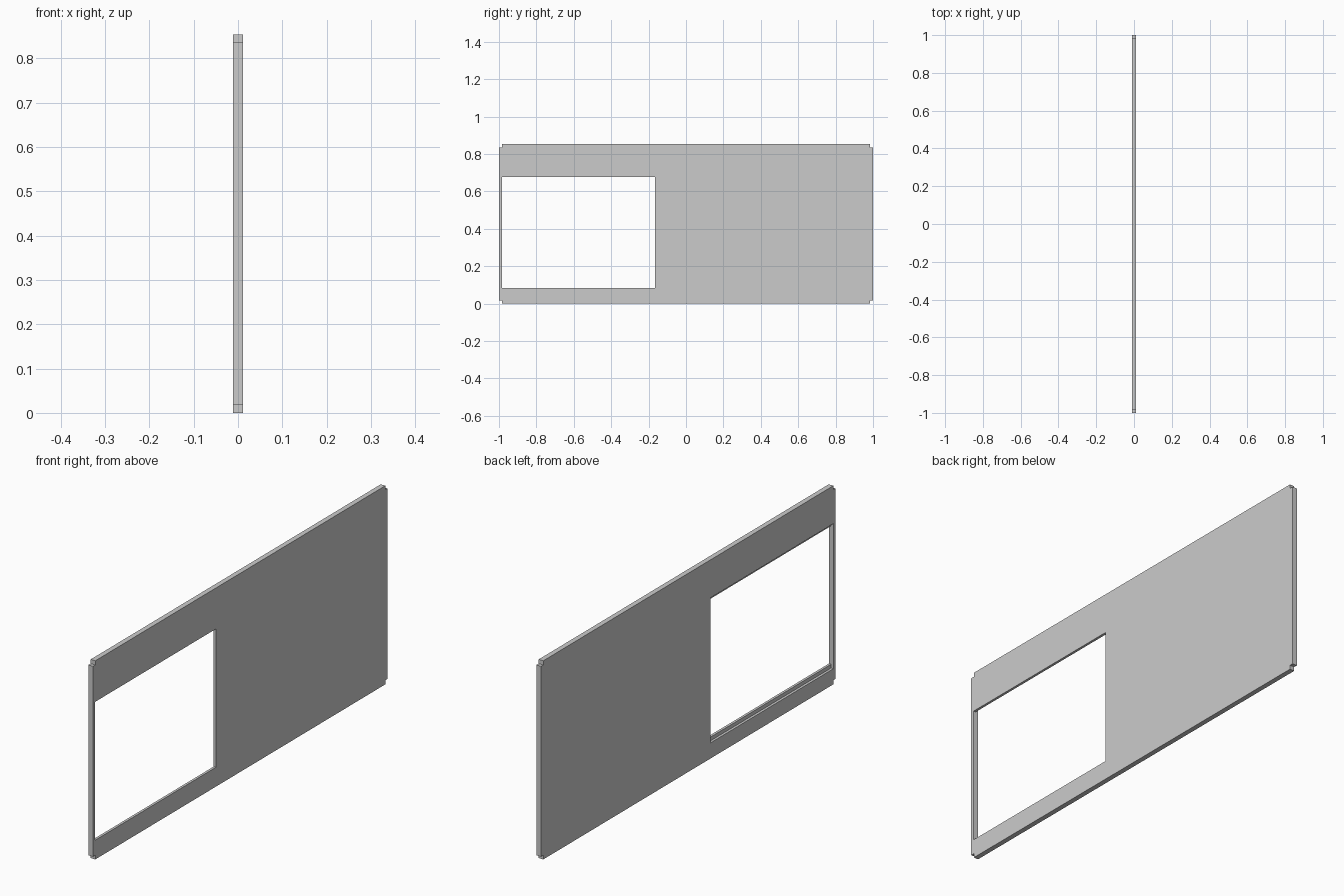
import bpy, bmesh
from mathutils import Vector

if "Cube" in bpy.data.objects:
    bpy.data.objects.remove(bpy.data.objects["Cube"])

T = 0.011            # half thickness
H = 0.853            # height
NY, NZ = 0.016, 0.018  # corner notch


def box(name, lo, hi):
    """Axis-aligned box between two corners."""
    bm = bmesh.new()
    bmesh.ops.create_cube(bm, size=1)
    lo, hi = Vector(lo), Vector(hi)
    for v in bm.verts:
        v.co = (lo + hi) / 2 + v.co * (hi - lo)
    return finish(bm, name)


def finish(bm, name):
    bmesh.ops.recalc_face_normals(bm, faces=bm.faces)
    me = bpy.data.meshes.new(name)
    bm.to_mesh(me)
    bm.free()
    ob = bpy.data.objects.new(name, me)
    bpy.context.collection.objects.link(ob)
    return ob


# Panel: notched outline extruded through its thickness
a, b = 1 - NY, H - NZ
outline = [(-a, 0), (a, 0), (a, NZ), (1, NZ), (1, b), (a, b),
           (a, H), (-a, H), (-a, b), (-1, b), (-1, NZ), (-a, NZ)]
bm = bmesh.new()
face = bm.faces.new([bm.verts.new((-T, y, z)) for y, z in outline])
ext = bmesh.ops.extrude_face_region(bm, geom=[face])
bmesh.ops.translate(bm, vec=(2 * T, 0, 0),
                    verts=[g for g in ext["geom"] if isinstance(g, bmesh.types.BMVert)])
panel = finish(bm, "side_panel")

# Window opening, plus a wider rebate on the inner (-x) face
cutters = [
    box("window_cutter", (-0.1, -0.985, 0.083), (0.1, -0.165, 0.677)),
    box("rebate_cutter", (-0.1, -0.985, 0.067), (0.0, -0.150, 0.690)),
]
bpy.context.view_layer.objects.active = panel
for c in cutters:
    c.hide_render = True
    m = panel.modifiers.new(c.name, "BOOLEAN")
    m.operation, m.solver, m.object = "DIFFERENCE", "EXACT", c
    bpy.ops.object.modifier_apply(modifier=m.name)
    bpy.data.objects.remove(c)
